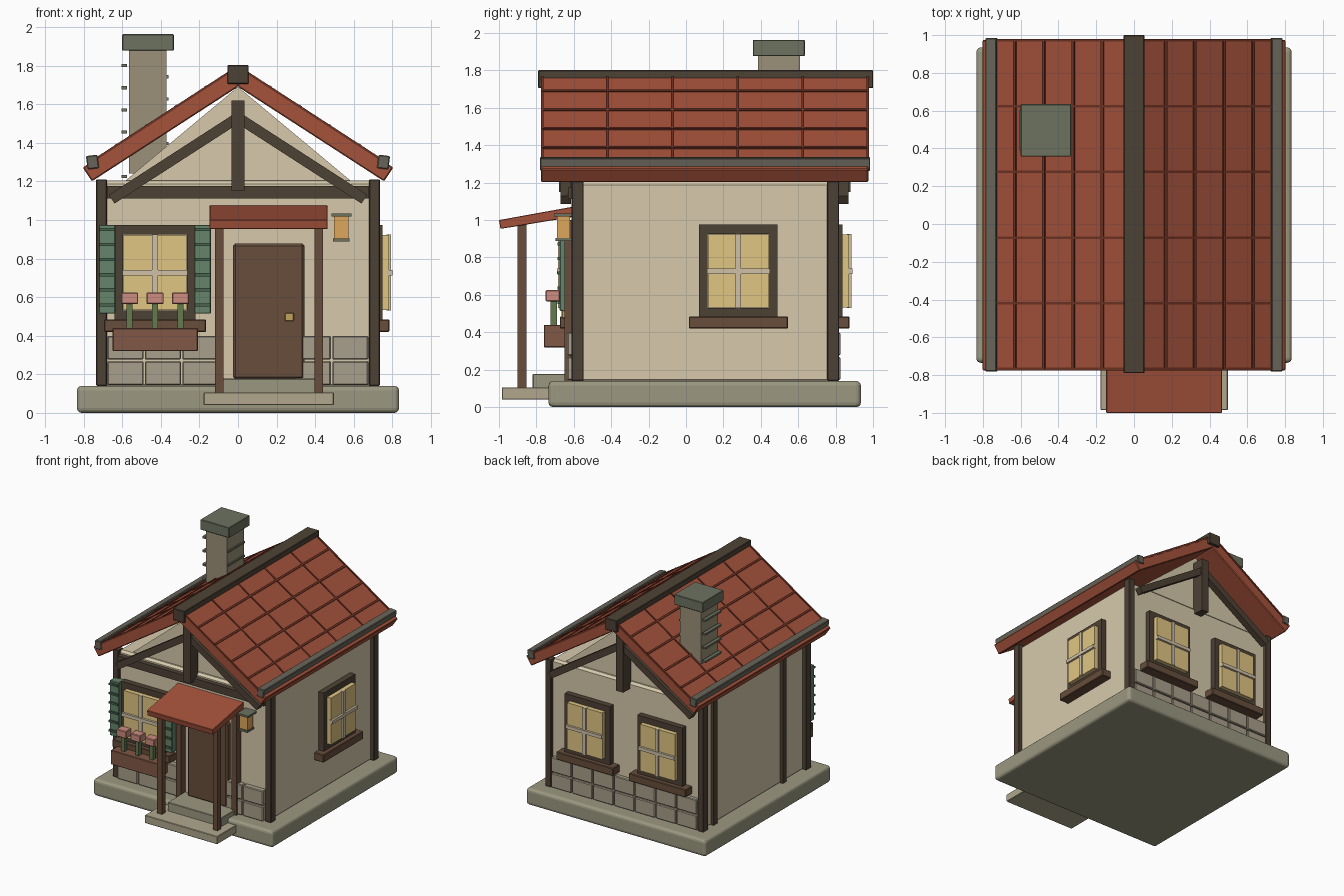
import bpy, bmesh, math
from mathutils import Matrix, Vector

if "Cube" in bpy.data.objects:
    bpy.data.objects.remove(bpy.data.objects["Cube"])

def mat(name, hexcode):
    m = bpy.data.materials.new(name)
    c = [(int(hexcode[i:i + 2], 16) / 255) ** 2.2 for i in (0, 2, 4)]
    m.diffuse_color = (*c, 1)
    m.use_nodes = True
    m.node_tree.nodes["Principled BSDF"].inputs["Base Color"].default_value = m.diffuse_color
    return m

CREAM = mat("plaster", "D6C8AA"); TIMBER = mat("timber", "4F4438"); WOOD = mat("wood", "674F3E")
TILE = mat("tile", "A3533D"); TILE_DK = mat("tile_dark", "6E3528"); STONE = mat("stone", "9A9780")
SLAB = mat("step_stone", "AFA68C"); BLOCK = mat("block", "A79D8A"); CHIM = mat("chimney", "9A9078")
CAP = mat("cap", "6D7260"); GLASS = mat("glass", "E0C583"); BAR = mat("bar", "CFC0A5")
GREEN = mat("shutter", "66846B"); SLAT = mat("slat", "4B6450"); LEAF = mat("leaf", "65794F")
PINK = mat("petal", "CC8B7E"); BOX = mat("planter", "805848"); LAMP = mat("lamp", "DDA55C")
BRASS = mat("brass", "C2A25B"); GUTTER = mat("gutter", "67645A")

def finish(name, bm, m, bevel=0.0, segs=1, xf=None):
    bmesh.ops.recalc_face_normals(bm, faces=bm.faces)
    if bevel:
        bmesh.ops.bevel(bm, geom=bm.edges[:], offset=bevel, segments=segs, profile=0.5, affect='EDGES')
    if xf:
        bm.transform(xf)
    me = bpy.data.meshes.new(name)
    bm.to_mesh(me)
    bm.free()
    me.materials.append(m)
    ob = bpy.data.objects.new(name, me)
    bpy.context.collection.objects.link(ob)
    return ob

def box(name, x, y, z, m, bevel=0.0, segs=1, xf=None):
    """Box from (min, max) ranges."""
    bm = bmesh.new()
    bmesh.ops.create_cube(bm, size=1)
    for v in bm.verts:
        v.co = [r[0] + (c + 0.5) * (r[1] - r[0]) for r, c in zip((x, y, z), v.co)]
    return finish(name, bm, m, bevel, segs, xf)

def prism(name, pts, a, b, m, axis='Y', bevel=0.0):
    """Profile extruded along y (points are x,z) or x (points are y,z)."""
    bm = bmesh.new()
    f = bm.faces.new([bm.verts.new((p, a, q) if axis == 'Y' else (a, p, q)) for p, q in pts])
    ext = bmesh.ops.extrude_face_region(bm, geom=[f])
    d = Vector((0, b - a, 0)) if axis == 'Y' else Vector((b - a, 0, 0))
    bmesh.ops.translate(bm, vec=d, verts=[g for g in ext['geom'] if isinstance(g, bmesh.types.BMVert)])
    return finish(name, bm, m, bevel)

# foundation, walls, gable
box("foundation", (-.835, .835), (-.735, .935), (0, .14), STONE, .025, 3)
box("walls", (-.7, .7), (-.59, .79), (.13, 1.205), CREAM, .018)
prism("gable", [(-.6, 1.19), (.6, 1.19), (0, 1.69)], -.56, .76, CREAM)

# corner posts and timber framing
for s in (-1, 1):
    xs = sorted((s * .68, s * .735))
    for y in (-.58, .787):
        box("corner_post", xs, (y - .032, y + .032), (.14, 1.21), TIMBER, .004)
for y in (-.275, .645):
    box("side_post", (-.725, -.69), (y - .025, y + .025), (.14, 1.2), TIMBER)
box("front_beam", (-.68, .68), (-.63, -.58), (1.112, 1.175), TIMBER)
for y0, y1 in ((-.68, -.575), (.775, .88)):
    yb = (-.67, -.615) if y0 < 0 else (.815, .87)
    box("king_post", (-.033, .033), (y0, y1), (1.15, 1.62), TIMBER)
    for s in (-1, 1):
        prism("brace", [(s * .64, 1.085), (s * .67, 1.13), (s * .02, 1.55), (s * .02, 1.485)], *yb, TIMBER)

# stone skirting, front and back
for y0, y1, x_door in ((-.635, -.58, True), (.78, .825, False)):
    for r in range(2):
        for i in range(7):
            x = -.68 + i * .1943
            if not (x_door and 3 <= i <= 4):
                box("skirting_block", (x + .003, x + .19), (y0, y1), (.145 + r * .131, .268 + r * .131), BLOCK, .006)

# main roof: slabs, tile battens, gutters, ridge
ang = math.atan2(.52, .8)
for s in (-1, 1):
    prism("roof_slab", [(0, 1.795), (s * .805, 1.272), (s * .757, 1.2), (0, 1.69)], -.775, .975, TILE, bevel=.006)
    slope = Matrix.Translation((0, 0, 1.795)) @ Matrix.Rotation(s * ang, 4, 'Y')
    for k in range(1, 5):
        u = s * (.155 * k + .01) / math.cos(ang)
        box("tile_row", (u - .008, u + .008), (-.77, .97), (-.01, .008), TILE_DK, xf=slope)
    for k in range(6):
        y = -.768 + k * .348
        box("tile_joint", sorted((s * .05, s * .93)), (y - .007, y + .007), (-.01, .006), TILE_DK, xf=slope)
    box("gutter", (-.03, .03), (-.78, .985), (-.035, .035), GUTTER, .005,
        xf=Matrix.Translation((s * .754, 0, 1.3)) @ Matrix.Rotation(s * .12, 4, 'Y'))
box("ridge_beam", (-.055, .055), (-.79, 1.0), (1.705, 1.802), TIMBER, .004)

# chimney
box("chimney", (-.565, -.37), (.385, .61), (1.24, 1.885), CHIM)
box("chimney_cap", (-.6, -.333), (.357, .635), (1.877, 1.963), CAP, .004)
for k in range(6):
    z = 1.8 - k * .115
    box("chimney_brick_left", (-.605, -.575), (.39, .605), (z - .008, z + .008), CAP)
    if k < 4:
        box("chimney_brick_right", (-.38, -.36), (.39, .605), (z - .066, z - .05), CAP)

# windows (local: outward is -y, wall plane at y = 0)
def window(tag, x, y, turn):
    xf = Matrix.Translation((x, y, 0)) @ Matrix.Rotation(math.radians(turn), 4, 'Z')
    for s in (-1, 1):
        box(tag + "_frame_side", sorted((s * .165, s * .21)), (-.048, .01), (.485, .975), TIMBER, xf=xf)
    for z in ((.485, .53), (.925, .975)):
        box(tag + "_frame_rail", (-.17, .17), (-.048, .01), z, TIMBER, xf=xf)
    box(tag + "_glass", (-.163, .163), (-.082, 0), (.532, .923), GLASS, xf=xf)
    box(tag + "_bar_v", (-.015, .015), (-.094, -.07), (.53, .925), BAR, xf=xf)
    box(tag + "_bar_h", (-.168, .168), (-.1, -.07), (.712, .74), BAR, xf=xf)
    box(tag + "_sill", (-.265, .265), (-.085, .01), (.42, .485), WOOD, .005, xf=xf)

window("front_window", -.43, -.59, 0)
window("right_window", .7, .28, 90)
window("back_window", .33, .79, 180)
window("back_window", -.345, .79, 180)

# shutters with slats
for x in (-.678, -.183):
    box("shutter", (x - .043, x + .043), (-.675, -.6), (.515, .975), GREEN, .004)
    for k in range(6):
        z = .56 + k * .078
        box("shutter_slat", (x - .041, x + .041), (-.688, -.66), (z - .008, z + .008), SLAT)

# flower box
box("flower_box", (-.65, -.208), (-.76, -.62), (.32, .44), BOX, .004)
for x in (-.562, -.43, -.298):
    box("stem", (x - .015, x + .015), (-.725, -.69), (.43, .57), LEAF)
    box("blossom", (x - .045, x + .045), (-.75, -.675), (.565, .625), PINK, .005)

# door, steps and porch
bm = bmesh.new()
box("door", (-.025, .345), (-.64, -.58), (.175, .878), WOOD, .012)
bm.free()
box("door_knob", (.243, .29), (-.665, -.635), (.475, .518), BRASS, .004)
box("upper_step", (-.08, .42), (-.82, -.58), (.1, .178), STONE, .004)
box("lower_step", (-.178, .497), (-.985, -.72), (.04, .106), SLAB, .004)
for x in (-.098, .418):
    box("porch_post", (x - .022, x + .022), (-.9, -.853), (.1, .98), WOOD)
    box("door_jamb", (x - .022, x + .022), (-.65, -.585), (.14, 1.0), WOOD)
prism("porch_roof", [(-1.0, 1.0), (-.992, .953), (-.585, 1.02), (-.585, 1.075)], -.147, .465, TILE, 'X', .003)

# lantern
box("lantern_glass", (.498, .572), (-.69, -.62), (.905, 1.02), LAMP)
box("lantern_top", (.485, .587), (-.705, -.585), (1.018, 1.034), CAP)
box("lantern_base", (.493, .577), (-.698, -.61), (.888, .904), CAP)
